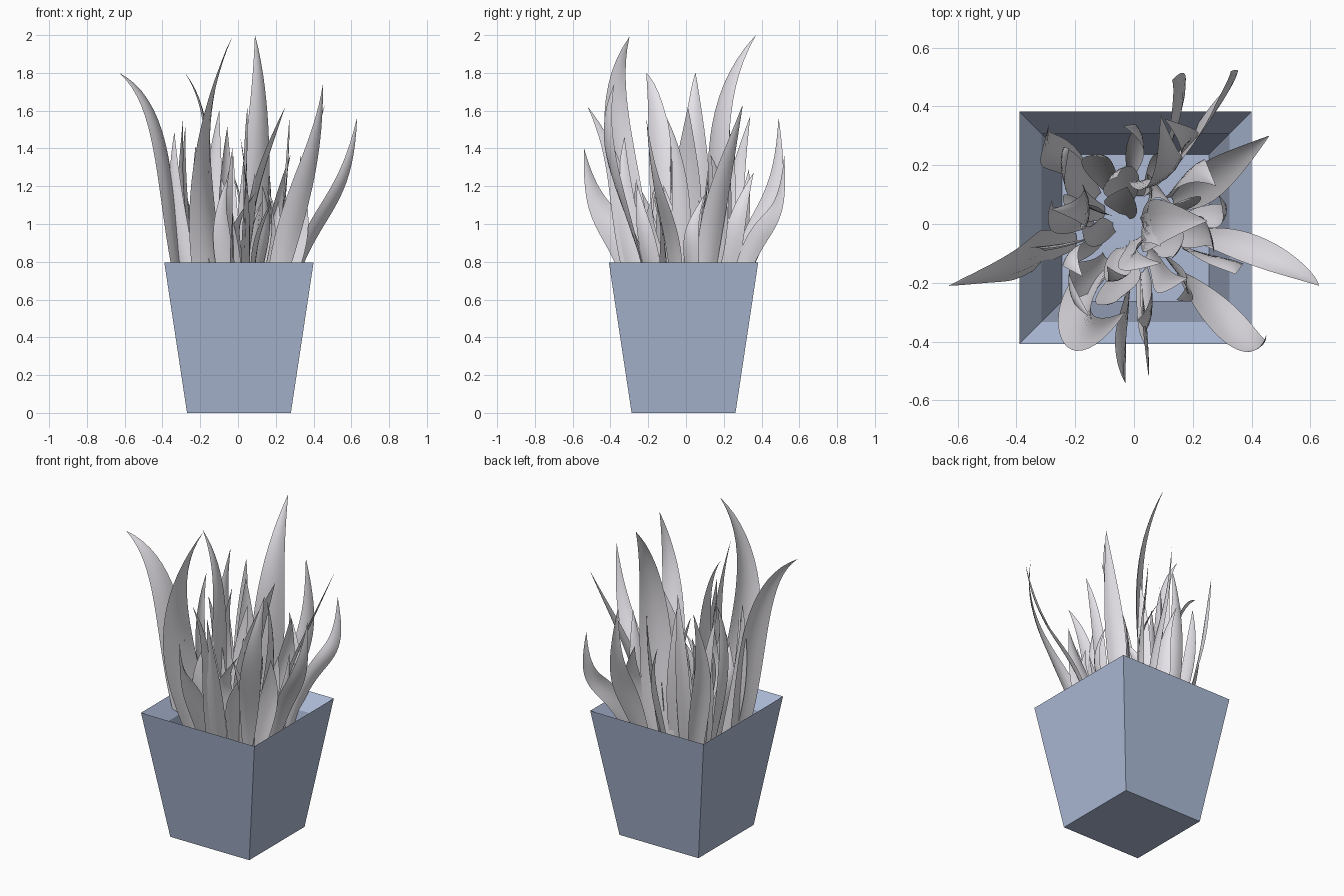
import bpy, bmesh, math, random
from mathutils import Vector

if "Cube" in bpy.data.objects:
    bpy.data.objects.remove(bpy.data.objects["Cube"])

random.seed(7)

def material(name, rgb):
    m = bpy.data.materials.new(name)
    m.diffuse_color = (*rgb, 1)
    m.use_nodes = True
    m.node_tree.nodes["Principled BSDF"].inputs["Base Color"].default_value = m.diffuse_color
    return m

def make_object(bm, name, mat, smooth):
    me = bpy.data.meshes.new(name)
    bm.to_mesh(me)
    bm.free()
    for f in me.polygons:
        f.use_smooth = smooth
    me.materials.append(mat)
    bpy.context.collection.objects.link(bpy.data.objects.new(name, me))

BLUE = material("pot_blue", (0.42, 0.50, 0.68))
PALE = material("leaf_pale", (0.80, 0.78, 0.82))

# --- square tapered pot with bevelled lip, inner wall and floor ---
def ring(bm, half, z):
    return [bm.verts.new((0.005 + sx * half, -0.013 + sy * half, z))
            for sx, sy in ((-1, -1), (1, -1), (1, 1), (-1, 1))]

bm = bmesh.new()
rings = [ring(bm, h, z) for h, z in
         ((0.275, 0), (0.395, 0.795), (0.32, 0.70), (0.25, 0.30))]
bm.faces.new(rings[0][::-1])
for lo, hi in zip(rings, rings[1:]):
    for i in range(4):
        j = (i + 1) % 4
        bm.faces.new((lo[i], lo[j], hi[j], hi[i]))
bm.faces.new(rings[-1])
bmesh.ops.recalc_face_normals(bm, faces=bm.faces)
make_object(bm, "pot", BLUE, False)


# --- leaf blades: a cubic spine with a tapering, twisting, cupped ribbon ---
def spine(p, t):
    s = 3 * t
    return (p[0] * (-(s - 1) * (s - 2) * (s - 3) / 6)
            + p[1] * (s * (s - 2) * (s - 3) / 2)
            + p[2] * (-s * (s - 1) * (s - 3) / 2)
            + p[3] * (s * (s - 1) * (s - 2) / 6))

def leaf(bm, pts, width, a0, a1, steps=24, across=4):
    rows = []
    for i in range(steps + 1):
        t = i / steps
        c = spine(pts, t)
        d = (spine(pts, t + 0.01) - spine(pts, t - 0.01)).normalized()
        a = math.radians(a0 + (a1 - a0) * t)
        side = Vector((math.cos(a), math.sin(a), 0))
        side = (side - d * side.dot(d)).normalized()
        nrm = d.cross(side)
        if t < 0.45:
            w = width * (0.35 + 0.65 * math.sin(math.pi * t / 0.9))
        else:
            w = width * max(math.cos(math.pi / 2 * (t - 0.45) / 0.55), 0) ** 0.9
        w = max(w, 0.001)
        row = []
        for k in range(across + 1):
            u = k / across - 0.5
            row.append(bm.verts.new(c + side * u * w + nrm * w * 0.5 * (u * u - 0.12)))
        rows.append(row)
    for r, q in zip(rows, rows[1:]):
        for k in range(across):
            bm.faces.new((r[k], r[k + 1], q[k + 1], q[k]))

# tall leaves: x, y at rim; x, y, z of bend; x, y, z of tip; width; start and end facing
TALL = (
    (.07, .17, .11, .17, 1.45, .09, .37, 2.0, .19, 20, 50),
    (-.17, -.24, -.17, -.36, 1.45, -.03, -.30, 1.99, .19, 0, 100),
    (-.33, -.10, -.41, -.14, 1.42, -.63, -.21, 1.80, .17, 80, 50),
    (-.17, .06, -.16, .05, 1.38, -.28, .05, 1.80, .15, 80, 100),
    (.24, -.25, .37, -.39, 1.30, .45, -.38, 1.74, .13, -40, 60),
    (.35, -.07, .51, -.14, 1.15, .63, -.21, 1.56, .11, 60, 20),
    (.03, -.31, .04, -.37, 1.25, .05, -.52, 1.62, .11, 70, 110),
    (-.03, -.33, -.04, -.45, 1.08, -.03, -.54, 1.40, .15, 70, 120),
    (.14, .33, .16, .45, 1.14, .13, .49, 1.56, .13, 80, 60),
    (.24, .34, .32, .46, 1.05, .33, .52, 1.36, .11, 80, 40),
    (.22, .12, .32, .19, 1.22, .46, .30, 1.63, .13, 100, 120),
    (-.24, .22, -.29, .26, 1.18, -.29, .34, 1.57, .12, 30, 80),
    (.05, -.01, .11, 0, 1.22, .25, .01, 1.62, .18, 90, 70),
)
for n, (x, y, mx, my, mz, tx, ty, tz, w, a0, a1) in enumerate(TALL):
    bm = bmesh.new()
    leaf(bm, [Vector((x * 0.6, y * 0.6, 0.31)), Vector((x, y, 0.86)),
              Vector((mx, my, mz)), Vector((tx, ty, tz))], w, a0, a1)
    make_object(bm, f"tall_leaf_{n + 1}", PALE, True)

# shorter filler leaves spread evenly over the pot
bm = bmesh.new()
COUNT = 27
for i in range(COUNT):
    ang = i * 2.39996
    r = 0.28 * math.sqrt((i + 0.6) / COUNT)
    out = Vector((math.cos(ang), math.sin(ang), 0))
    tan = Vector((-out.y, out.x, 0))
    z = random.uniform(1.1, 1.62)
    bend = random.uniform(-0.04, 0.04)
    tip = out * (r * 1.15 + random.uniform(-0.01, 0.07)) + tan * random.uniform(-0.09, 0.09)
    face = math.degrees(ang) + random.uniform(0, 180)
    leaf(bm, [out * r * 0.6 + Vector((0, 0, 0.31)),
              out * r + tan * bend * 0.4 + Vector((0, 0, 0.74)),
              out * (r * 1.15 + 0.02) + tan * bend + Vector((0, 0, 0.74 + (z - 0.74) * 0.5)),
              tip + Vector((0, 0, z))],
         random.uniform(0.09, 0.14), face, face + random.uniform(-60, 60))
make_object(bm, "short_leaves", PALE, True)
